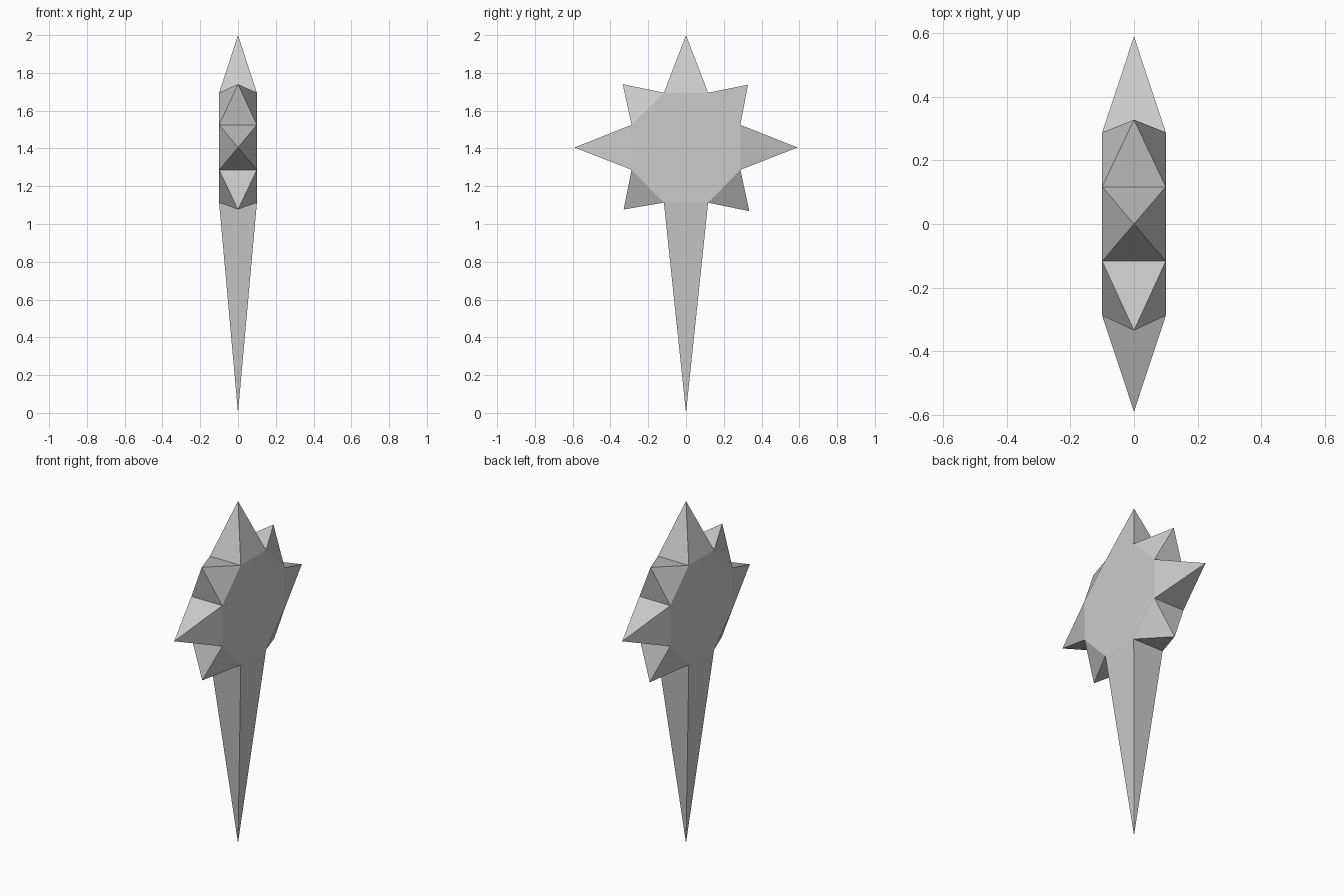
import bpy
import bmesh

cube = bpy.data.objects.get("Cube")
if cube:
    bpy.data.objects.remove(cube, do_unlink=True)

# Single stone grey
grey = bpy.data.materials.new("light_grey")
grey.use_nodes = True
colour = (0.6, 0.6, 0.6, 1)
grey.diffuse_color = colour
grey.node_tree.nodes["Principled BSDF"].inputs["Base Color"].default_value = colour

HALF_DEPTH = 0.1
# Octagonal core outline (y, z), counter-clockwise from the top edge
OUTLINE = [(0.117, 1.695), (-0.117, 1.695), (-0.288, 1.525), (-0.288, 1.287),
           (-0.117, 1.113), (0.117, 1.113), (0.288, 1.287), (0.288, 1.525)]
# Spike tip for each core side, in the same order; the lowest one is the long blade
TIPS = [(0, 2), (-0.335, 1.74), (-0.59, 1.405), (-0.33, 1.077),
        (0, 0), (0.335, 1.068), (0.59, 1.405), (0.328, 1.737)]

bm = bmesh.new()

# Flat core faces
left = [bm.verts.new((HALF_DEPTH, y, z)) for y, z in OUTLINE]
right = [bm.verts.new((-HALF_DEPTH, y, z)) for y, z in OUTLINE]
bm.faces.new(left)
bm.faces.new(right)

# A four-sided spike on every core side
for i, (y, z) in enumerate(TIPS):
    j = (i + 1) % len(TIPS)
    tip = bm.verts.new((0, y, z))
    base = [left[i], left[j], right[j], right[i]]
    for k in range(4):
        bm.faces.new((base[k], base[(k + 1) % 4], tip))

bmesh.ops.recalc_face_normals(bm, faces=bm.faces)
mesh = bpy.data.meshes.new("eight_pointed_star")
bm.to_mesh(mesh)
bm.free()
mesh.materials.append(grey)
star = bpy.data.objects.new("eight_pointed_star", mesh)
bpy.context.collection.objects.link(star)
